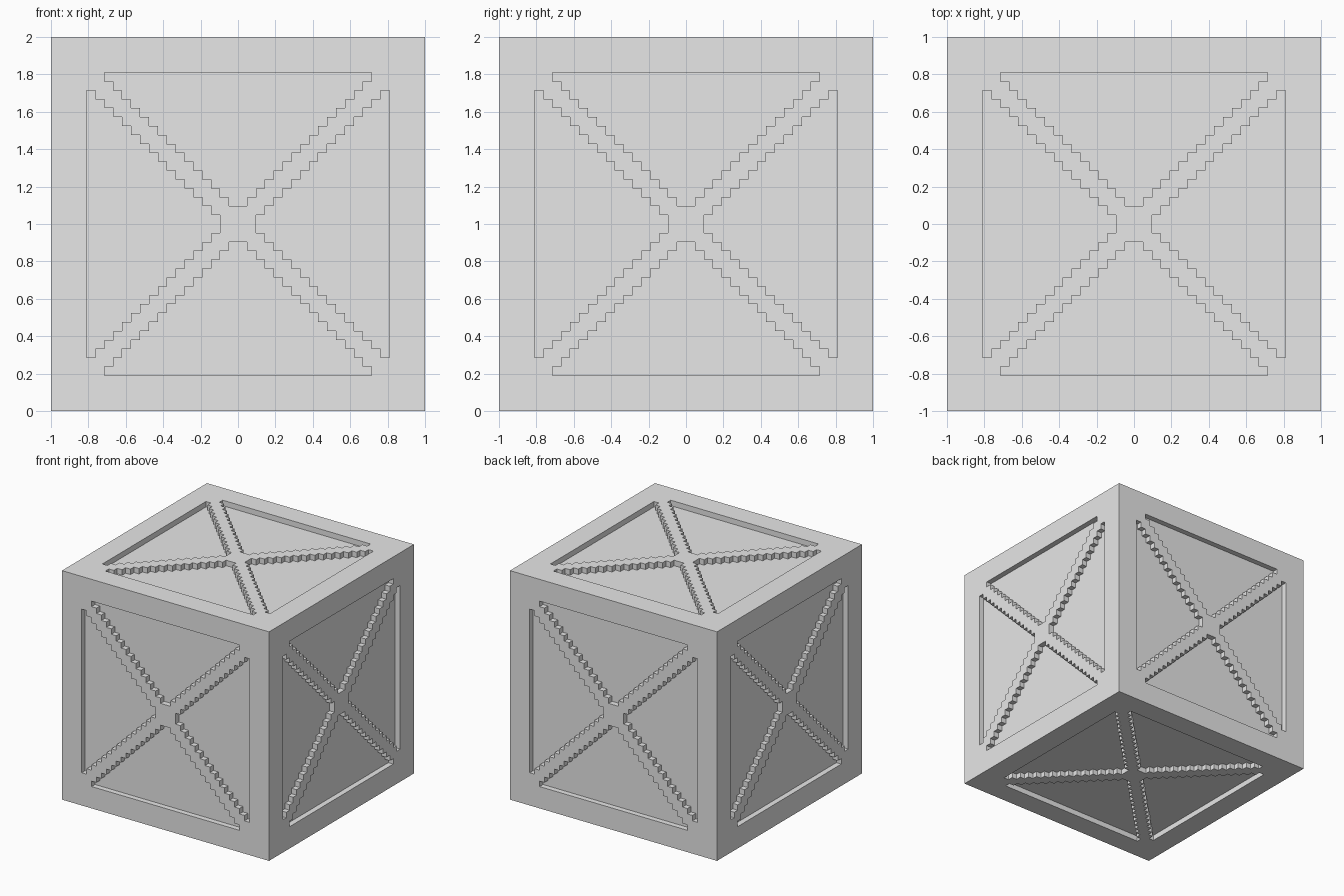
import bpy, bmesh
from math import pi
from mathutils import Matrix, Vector

default = bpy.data.objects.get("Cube")
if default:
    bpy.data.objects.remove(default, do_unlink=True)

CELLS = 42               # square steps along each edge of the crate
STEP = 2 / CELLS         # size of one step, also the recess depth

# Plain grey
grey = bpy.data.materials.new("plain grey")
grey.use_nodes = True
colour = (0.8, 0.8, 0.8, 1)
grey.diffuse_color = colour
grey.node_tree.nodes["Principled BSDF"].inputs["Base Color"].default_value = colour


def in_recess(face):
    """Stepped triangles left between the border frame and the crossed braces."""
    c = face.calc_center_median()
    a, b = abs(c.x) / STEP, abs(c.y) / STEP
    near, far = min(a, b), max(a, b)
    return far < 17 and far - near > 1.5


# One side panel, facing up, with four stepped recesses
bm = bmesh.new()
bmesh.ops.create_grid(bm, x_segments=CELLS, y_segments=CELLS, size=1,
                      matrix=Matrix.Translation((0, 0, 1)))
cells = [f for f in bm.faces if in_recess(f)]
sunk = bmesh.ops.extrude_face_region(bm, geom=cells)["geom"]
bmesh.ops.translate(bm, vec=(0, 0, -STEP),
                    verts=[e for e in sunk if isinstance(e, bmesh.types.BMVert)])
leftover = [f for f in cells if f.is_valid]
if leftover:
    bmesh.ops.delete(bm, geom=leftover, context='FACES')

# Turn copies of the panel to the other five sides
panel = bm.verts[:] + bm.edges[:] + bm.faces[:]
turns = [Matrix.Rotation(k * pi / 2, 3, 'X') for k in (1, 2, 3)]
turns += [Matrix.Rotation(k * pi / 2, 3, 'Y') for k in (1, 3)]
for turn in turns:
    copy = bmesh.ops.duplicate(bm, geom=panel)["geom"]
    bmesh.ops.rotate(bm, cent=Vector(), matrix=turn,
                     verts=[e for e in copy if isinstance(e, bmesh.types.BMVert)])

# Weld the sides, merge flat areas and stand the crate on the floor
bmesh.ops.remove_doubles(bm, verts=bm.verts[:], dist=STEP / 100)
bmesh.ops.recalc_face_normals(bm, faces=bm.faces[:])
bmesh.ops.dissolve_limit(bm, angle_limit=0.02, verts=bm.verts[:], edges=bm.edges[:])
bmesh.ops.translate(bm, vec=(0, 0, 1), verts=bm.verts[:])

mesh = bpy.data.meshes.new("crate")
bm.to_mesh(mesh)
bm.free()
mesh.materials.append(grey)
crate = bpy.data.objects.new("crate", mesh)
bpy.context.collection.objects.link(crate)
